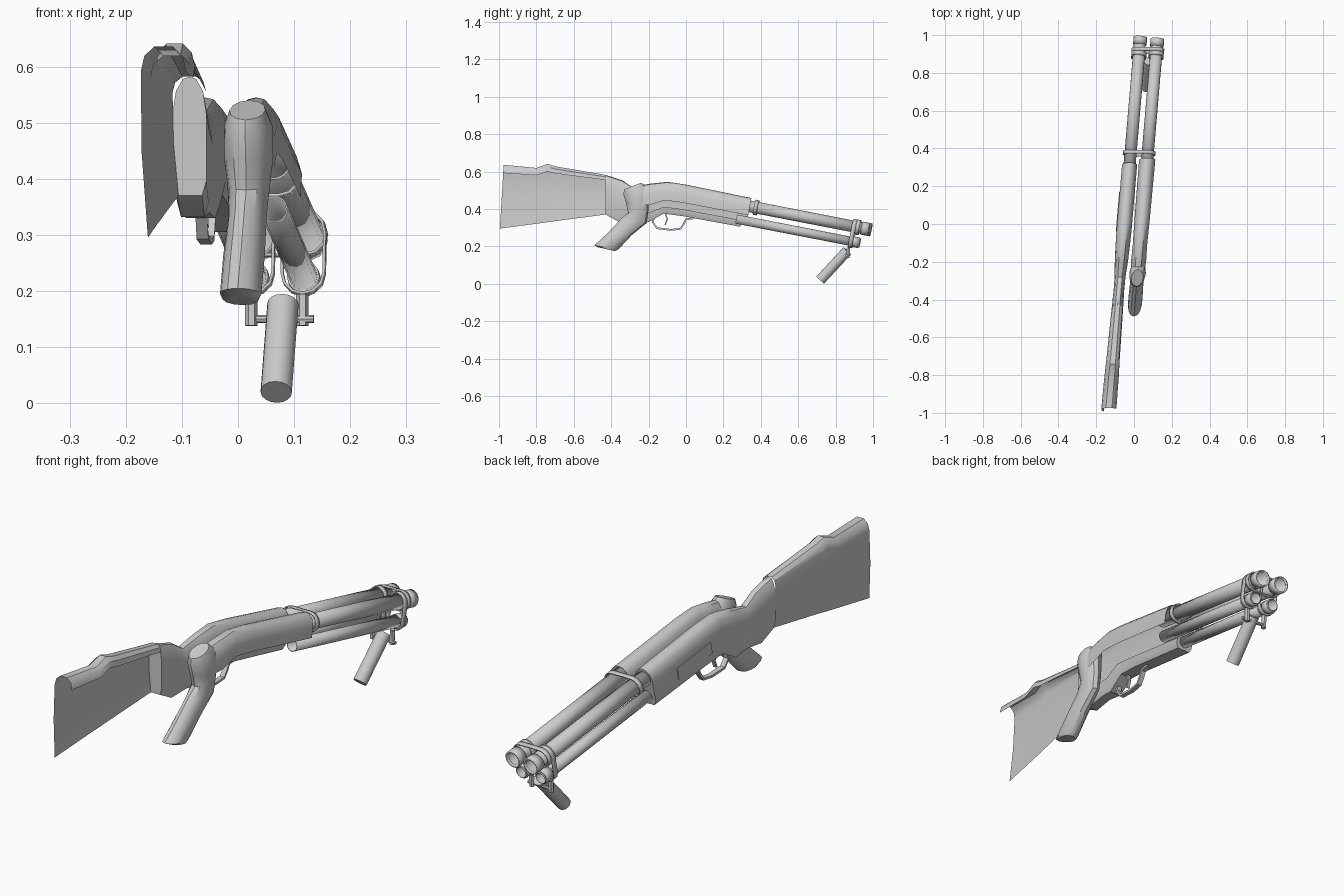
import bpy, bmesh, math
from mathutils import Vector

if "Cube" in bpy.data.objects:
    bpy.data.objects.remove(bpy.data.objects["Cube"])

gray = bpy.data.materials.new("plain gray")
gray.diffuse_color = (0.6, 0.6, 0.6, 1)
gray.use_nodes = True
gray.node_tree.nodes["Principled BSDF"].inputs["Base Color"].default_value = gray.diffuse_color

YAW, PITCH = 0.085, -0.194          # sideways and downward slope of both guns
LEFT, RIGHT = -0.05, 0.041          # x of each gun at y = 0
MAG = -0.082                        # magazine tube below barrel


def axis(gun, y, drop=0.0):
    """Point on the barrel line of a gun, optionally lowered."""
    return Vector((gun + YAW * y, y, 0.48 + PITCH * y + drop))


def finish(name, bm, thick=0.0):
    bmesh.ops.recalc_face_normals(bm, faces=bm.faces[:])
    me = bpy.data.meshes.new(name)
    bm.to_mesh(me)
    bm.free()
    me.materials.append(gray)
    for p in me.polygons:
        p.use_smooth = True
    me.set_sharp_from_angle(angle=math.radians(35))
    ob = bpy.data.objects.new(name, me)
    bpy.context.collection.objects.link(ob)
    if thick:
        m = ob.modifiers.new("wall", 'SOLIDIFY')
        m.thickness = thick
    return ob


def skin(name, rings, closed=True, cap=True, thick=0.0):
    """Skin a list of rings of points."""
    bm = bmesh.new()
    vs = [[bm.verts.new(p) for p in r] for r in rings]
    n = len(vs[0])
    for a, b in zip(vs, vs[1:]):
        for i in range(n if closed else n - 1):
            j = (i + 1) % n
            bm.faces.new((a[i], a[j], b[j], b[i]))
    if cap:
        bm.faces.new(vs[0])
        bm.faces.new(vs[-1])
    return finish(name, bm, thick)


def loft(name, gun, stations, section, **kw):
    """Stations: (low (y,z), high (y,z), half width); section: (side, height)."""
    rings = []
    for (y0, z0), (y1, z1), hw in stations:
        ring = []
        for s, h in section:
            y, z = y0 + (y1 - y0) * h, z0 + (z1 - z0) * h
            ring.append((gun + YAW * y + s * hw, y, z))
        rings.append(ring)
    return skin(name, rings, **kw)


def tube(name, p, q, r, sides=14, **kw):
    d = (q - p).normalized()
    u = d.cross(Vector((0, 0, 1))).normalized()
    v = u.cross(d)
    ang = [2 * math.pi * i / sides for i in range(sides)]
    off = [u * math.cos(a) * r + v * math.sin(a) * r for a in ang]
    return skin(name, [[p + o for o in off], [q + o for o in off]], **kw)


def band(name, p, q, r, width):
    """Flat strap wrapped round two parallel tubes centred at p and q."""
    d = Vector((YAW, 1, PITCH)).normalized()
    t = (q - p)
    t = (t - d * t.dot(d)).normalized()
    s = d.cross(t)
    pts = []
    for c, start in ((q, -90), (p, 90)):
        for k in range(7):
            a = math.radians(start + k * 30)
            pts.append(c + (t * math.cos(a) + s * math.sin(a)) * r)
    h = d * width / 2
    return skin(name, [[x - h for x in pts], [x + h for x in pts]], cap=False, thick=0.005)


def wire(name, gun, path, r):
    """Bent square bar following a side-view path."""
    pts = [Vector((gun + YAW * y, y, z)) for y, z in path]
    rings = []
    for i, p in enumerate(pts):
        d = (pts[min(i + 1, len(pts) - 1)] - pts[max(i - 1, 0)]).normalized()
        u = Vector((1, 0, 0))
        v = u.cross(d).normalized()
        rings.append([p + u * a * r * 1.5 + v * b * r
                      for a, b in ((-1, -.7), (-1, .7), (1, .7), (1, -.7))])
    return skin(name, rings)


# Stocked gun: closed receiver running back into the neck
arch = [(1, .7), (.8, .88), (.4, .98), (0, 1), (-.4, .98), (-.8, .88), (-1, .7)]
receiver = [((.29, .305), (.325, .462), .040),
            ((-.02, .362), (0, .53), .040),
            ((-.12, .375), (-.10, .545), .038),
            ((-.20, .33), (-.19, .532), .035)]
neck = [((-.27, .34), (-.28, .512), .029),
        ((-.36, .332), (-.34, .553), .028),
        ((-.43, .37), (-.43, .582), .030)]
loft("left_receiver", LEFT, receiver + neck,
     [(-.75, 0), (.75, 0), (1, .12)] + arch + [(-1, .12)])

# Side port plate on the left receiver
loft("side_port", LEFT, [((.16, .37), (.17, .42), .04), ((-.04, .41), (-.03, .46), .04)],
     [(-1.08, 0), (-.9, 0), (-.9, 1), (-1.08, 1)])

# Stock: open shell with a left wall, a top and a short right lip
loft("stock", LEFT,
     [((-.43, .37), (-.43, .582), .030),
      ((-.70, .335), (-.70, .628), .035),
      ((-.74, .329), (-.74, .641), .036),
      ((-.80, .321), (-.80, .619), .038),
      ((-.995, .295), (-.975, .636), .040)],
     [(1, .87), (.85, .95), (.4, 1), (-.4, 1), (-.85, .95), (-1, .87), (-.95, .45), (-.65, 0)],
     closed=False, cap=False)

# Short gun: receiver shell, open below
loft("right_receiver", RIGHT,
     [((.32, .30), (.35, .458), .043)] + receiver[1:3] +
     [((-.20, .34), (-.19, .535), .040), ((-.24, .34), (-.25, .525), .036)],
     [(1, .42)] + arch + [(-1, .2)], closed=False, cap=False)

# Pistol grip of the short gun
oval = [(math.cos(math.radians(a)), .5 + .5 * math.sin(math.radians(a)))
        for a in range(0, 360, 30)]
loft("pistol_grip", RIGHT,
     [((-.33, .505), (-.24, .54), .032),
      ((-.335, .48), (-.20, .51), .043),
      ((-.32, .43), (-.20, .45), .044),
      ((-.31, .38), (-.20, .40), .038),
      ((-.35, .345), (-.21, .325), .034),
      ((-.42, .27), (-.29, .26), .037),
      ((-.49, .205), (-.36, .185), .037),
      ((-.47, .195), (-.38, .175), .032)], oval)

# Trigger guard and trigger
wire("trigger_guard", LEFT, [(-.165, .375), (-.178, .33), (-.155, .297), (-.08, .288),
                             (-.03, .294), (-.012, .32), (0, .345), (.04, .35)], .007)
wire("trigger", LEFT, [(-.11, .375), (-.10, .345), (-.112, .315)], .005)

# Barrels, muzzle collars, magazine tubes, caps and hangers for each gun
for side, gun, end in (("left", LEFT, .99), ("right", RIGHT, .98)):
    tube(side + "_barrel", axis(gun, .26), axis(gun, end - .01), .032, cap=False, thick=.004)
    tube(side + "_muzzle_collar", axis(gun, end - .04), axis(gun, end), .036,
         cap=False, thick=.006)
    tube(side + "_magazine", axis(gun, .27, MAG), axis(gun, .93, MAG), .025,
         cap=False, thick=.003)
    tube(side + "_magazine_cap", axis(gun, .885, MAG), axis(gun, .925, MAG), .029,
         cap=False, thick=.005)
    band(side + "_hanger", axis(gun, .885, MAG + .005), axis(gun, .90), .040, .022)
    tab = axis(gun, .868, MAG - .035)
    tube(side + "_hanger_tab", tab, Vector((tab.x, .865, .138)), .011, sides=6)

# Straps joining the two barrels
for name, y in (("rear_strap", .375), ("front_strap", .92)):
    band(name, axis(LEFT, y), axis(RIGHT, y), .041, .02)

# Foregrip and its cross pin
tube("cross_pin", Vector((.018, .868, .15)), Vector((.135, .86, .15)), .007, sides=8)
tube("foregrip", Vector((.080, .862, .176)), Vector((.068, .718, .02)), .028, sides=16)
